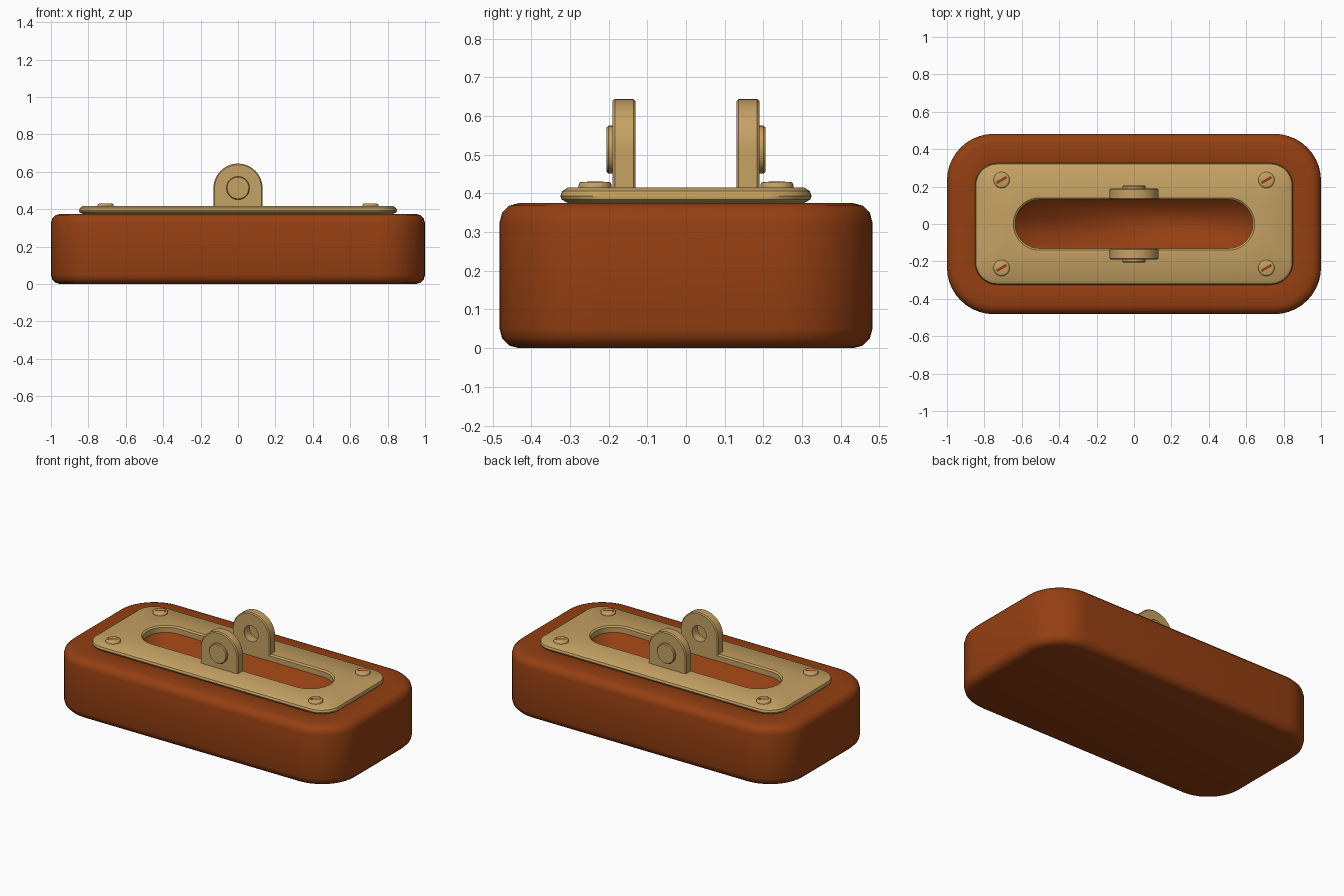
import bpy, bmesh, math
from mathutils import Matrix, Vector

cube = bpy.data.objects.get("Cube")
if cube:
    bpy.data.objects.remove(cube, do_unlink=True)


def material(name, rgb):
    m = bpy.data.materials.new(name)
    m.use_nodes = True
    m.diffuse_color = (*rgb, 1)
    m.node_tree.nodes["Principled BSDF"].inputs["Base Color"].default_value = (*rgb, 1)
    return m


wood = material("warm brown wood", (0.30, 0.05, 0.006))
brass = material("pale brass", (0.56, 0.36, 0.125))


def rounded(w, d, r, z, steps=10):
    """Rounded rectangle outline; w and d are half sizes."""
    pts = []
    for q, (sx, sy) in enumerate([(1, 1), (-1, 1), (-1, -1), (1, -1)]):
        for i in range(steps + 1):
            a = math.pi / 2 * (q + i / steps)
            pts.append(Vector((sx * (w - r) + r * math.cos(a),
                               sy * (d - r) + r * math.sin(a), z)))
    return pts


def loft(name, rings, mat, closed=False, cap_start=True, angle=None, place=(0, 0, 0)):
    """Skin a series of outlines that have equal point counts."""
    bm = bmesh.new()
    loops = [[bm.verts.new(p) for p in ring] for ring in rings]
    pairs = list(zip(loops, loops[1:]))
    if closed:
        pairs.append((loops[-1], loops[0]))
    for a, b in pairs:
        for i in range(len(a)):
            j = (i + 1) % len(a)
            bm.faces.new((a[i], a[j], b[j], b[i]))
    if not closed:
        if cap_start:
            bm.faces.new(loops[0][::-1])
        bm.faces.new(loops[-1])
    bmesh.ops.remove_doubles(bm, verts=bm.verts, dist=1e-5)
    bmesh.ops.recalc_face_normals(bm, faces=bm.faces)
    return finish(name, bm, mat, angle, place)


def finish(name, bm, mat, angle, place=(0, 0, 0)):
    me = bpy.data.meshes.new(name)
    bm.to_mesh(me)
    bm.free()
    me.materials.append(mat)
    ob = bpy.data.objects.new(name, me)
    ob.location = place
    bpy.context.collection.objects.link(ob)
    bpy.ops.object.select_all(action="DESELECT")
    ob.select_set(True)
    bpy.context.view_layer.objects.active = ob
    if angle is None:
        bpy.ops.object.shade_smooth()
    else:
        bpy.ops.object.shade_smooth_by_angle(angle=math.radians(angle))
    return ob


# Wooden body with rounded edges and a sunken slot
W, D, H, R, B = 1.0, 0.482, 0.375, 0.25, 0.05
quarter = [math.pi / 2 * i / 3 for i in range(4)]
insets = [(B * (1 - math.sin(a)), B * (1 - math.cos(a))) for a in quarter]
body = [rounded(W - s, D - s, R - s, z) for s, z in insets]
body += [rounded(W - s, D - s, R - s, H - z) for s, z in reversed(insets)]
body += [rounded(0.635, 0.13, 0.13, z) for z in (H, 0.2)]
loft("wooden_body", body, wood)

# Brass plate with a long opening
plate = [(0.83, 0.305, 0.10, H), (0.848, 0.321, 0.118, 0.384), (0.85, 0.325, 0.12, 0.393),
         (0.845, 0.32, 0.115, 0.406), (0.83, 0.305, 0.10, 0.416),
         (0.645, 0.14, 0.14, 0.416), (0.635, 0.13, 0.13, 0.408), (0.635, 0.13, 0.13, H)]
loft("brass_plate", [rounded(*p) for p in plate], brass, closed=True, angle=35)


# Upright lugs with a blind hole inside and a pin head outside
def arch(r, y):
    drop = -0.105
    pts = [(r * math.cos(math.pi * i / 24), r * math.sin(math.pi * i / 24)) for i in range(25)]
    pts += [(-r, drop / 2)]
    pts += [(r * (i / 4 - 1), drop) for i in range(9)]
    pts += [(r, drop / 2)]
    return [Vector((x, y, z)) for x, z in pts]


def hole(r, y):
    return [Vector((p.x, 0, p.z)).normalized() * r + Vector((0, y, 0)) for p in arch(0.13, 0)]


for label, side in (("front", -1), ("back", 1)):
    rings = [arch(0.125, 0.19), arch(0.131, 0.184), arch(0.131, 0.136), arch(0.125, 0.13),
             hole(0.05, 0.13), hole(0.05, 0.185)]
    head = [hole(0.062, 0.185), hole(0.062, 0.2), hole(0.058, 0.205)]
    for part, outline in (("lug", rings), ("pin_head", head)):
        outline = [[Vector((p.x, side * p.y, p.z)) for p in ring] for ring in outline]
        loft(f"{label}_{part}", outline, brass, angle=35, place=(0, 0, 0.513))

# Corner screws with dark driver slots
for lx, sx in (("left", 1), ("right", -1)):
    for ly, sy in (("front", -1), ("back", 1)):
        spot = (sx * 0.708, sy * 0.235, 0.416)
        dome = [(0.043, -0.01), (0.043, 0.006), (0.04, 0.012), (0.034, 0.014)]
        loft(f"{ly}_{lx}_screw", [rounded(r, r, r, z, 6) for r, z in dome],
             brass, angle=50, place=spot)
        bm = bmesh.new()
        bmesh.ops.create_cube(bm, size=1, matrix=Matrix.Translation((0, 0, 0.0125))
                              @ Matrix.Rotation(math.radians(30), 4, "Z")
                              @ Matrix.Diagonal((0.062, 0.014, 0.004, 1)))
        finish(f"{ly}_{lx}_screw_slot", bm, wood, 30, spot)
